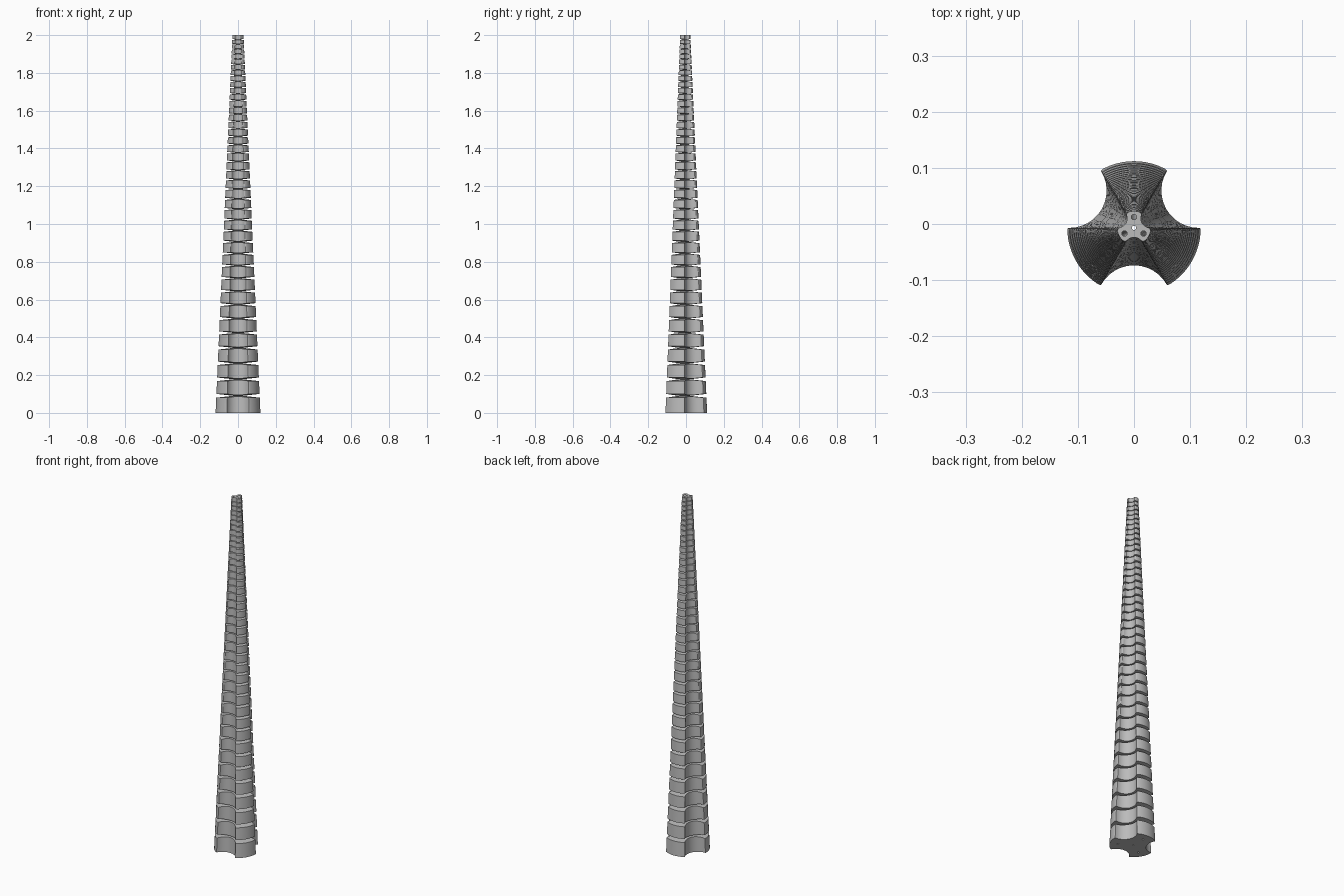
import bpy, bmesh, math
from mathutils import Vector, Matrix

cube = bpy.data.objects.get("Cube")
if cube:
    bpy.data.objects.remove(cube)

HEIGHT, BASE_R, TIP_R, SEGMENTS = 2.0, 0.119, 0.03, 40
LOBE = math.radians(29)        # half the angle of a lobe
FILLET = 0.006                 # rounding of lobe corners
GAP = 0.22                     # gap height over radius at the rim
CORE = 0.22                    # core radius over rim radius
OFFSET_Y = -0.007

grey = bpy.data.materials.new("grey plastic")
grey.use_nodes = True
grey.diffuse_color = (0.5, 0.5, 0.5, 1)
grey.node_tree.nodes["Principled BSDF"].inputs["Base Color"].default_value = (0.5, 0.5, 0.5, 1)


def radius(z):
    return BASE_R + (TIP_R - BASE_R) * z / HEIGHT


def section(R):
    """Three-lobed outline: convex lobe, rounded corner, concave valley."""
    corner = Vector((R * math.cos(LOBE), R * math.sin(LOBE)))
    # valley circle lies on the 60 degree axis
    to_axis = Matrix.Rotation(math.radians(60), 2)
    rv, dist = 0.56 * R, 1.12 * R
    half = R * math.sin(math.radians(60) - LOBE)
    sweep = math.asin(min(1, half / rv))
    lobe_end = LOBE - FILLET / R
    lobe = [Vector((R * math.cos(a), R * math.sin(a)))
            for a in (lobe_end * (i / 5 - 1) for i in range(11))]
    cut = sweep - FILLET / rv
    valley = [to_axis @ Vector((dist - rv * math.cos(a), rv * math.sin(a)))
              for a in (cut * (i / 6 - 1) for i in range(13))]

    def rounded(a, c, b):
        return [a * (1 - t) ** 2 + c * 2 * t * (1 - t) + b * t * t for t in (0.25, 0.5, 0.75)]

    mirrored = to_axis @ Vector((corner.x, corner.y))
    far = Matrix.Rotation(math.radians(120), 2) @ Vector((corner.x, -corner.y))
    next_lobe = Matrix.Rotation(math.radians(120), 2) @ lobe[0]
    third = lobe + rounded(lobe[-1], corner, valley[0]) + valley + rounded(valley[-1], far, next_lobe)
    return [Matrix.Rotation(math.radians(90 + 120 * k), 2) @ p for k in range(3) for p in third]


def rim_ring(z, side):
    """Rim of a segment; side tilts it away from the joint at z."""
    ring = []
    for p in section(radius(z)):
        dz = side * GAP / 2 * max(0, p.length - CORE * radius(z))
        s = radius(z + dz) / radius(z)
        ring.append((p.x * s, p.y * s + OFFSET_Y, z + dz))
    return ring


def core_ring(z):
    R = radius(z)
    return [(*(p.normalized() * CORE * R + Vector((0, OFFSET_Y))), z) for p in section(R)]


# joints get closer as the body narrows
q = (TIP_R / BASE_R) ** (1 / SEGMENTS)
joints = [HEIGHT * (1 - q ** i) / (1 - q ** SEGMENTS) for i in range(SEGMENTS + 1)]
rings = [rim_ring(0, 0)]
for z in joints[1:-1]:
    rings += [rim_ring(z, -1), core_ring(z), rim_ring(z, 1)]
rings.append(rim_ring(HEIGHT, 0))

# loft the tapering segmented body
bm = bmesh.new()
loops = [[bm.verts.new(p) for p in ring] for ring in rings]
for low, high in zip(loops, loops[1:]):
    n = len(low)
    for i in range(n):
        j = (i + 1) % n
        bm.faces.new((low[i], low[j], high[j], high[i]))
bm.faces.new(loops[0][::-1])
bm.faces.new(loops[-1])
bmesh.ops.recalc_face_normals(bm, faces=bm.faces)
mesh = bpy.data.meshes.new("segmented_arm")
bm.to_mesh(mesh)
bm.free()
mesh.materials.append(grey)
arm = bpy.data.objects.new("segmented_arm", mesh)
bpy.context.collection.objects.link(arm)


def drill(name, angle, reach, hole):
    """Cut a cable channel that follows the taper."""
    aim = Vector((math.cos(angle), math.sin(angle), 0)) * reach
    low = aim * radius(-0.05) + Vector((0, OFFSET_Y, -0.05))
    high = aim * radius(2.05) + Vector((0, OFFSET_Y, 2.05))
    axis = high - low
    bpy.ops.mesh.primitive_cylinder_add(vertices=12, radius=hole, depth=axis.length,
                                        location=(low + high) / 2,
                                        rotation=axis.to_track_quat("Z", "Y").to_euler())
    cutter = bpy.context.object
    cutter.name = name
    cutter.hide_render = True
    mod = arm.modifiers.new(name, "BOOLEAN")
    mod.operation, mod.solver, mod.object = "DIFFERENCE", "EXACT", cutter
    bpy.context.view_layer.objects.active = arm
    bpy.ops.object.modifier_apply(modifier=name)
    bpy.data.objects.remove(cutter)


drill("centre_channel", 0, 0, 0.004)
for k in range(3):
    drill("cable_channel", math.radians(90 + 120 * k), 0.65, 0.0048)

bpy.ops.object.select_all(action="DESELECT")
arm.select_set(True)
bpy.context.view_layer.objects.active = arm
bpy.ops.object.shade_smooth_by_angle(angle=math.radians(25))
